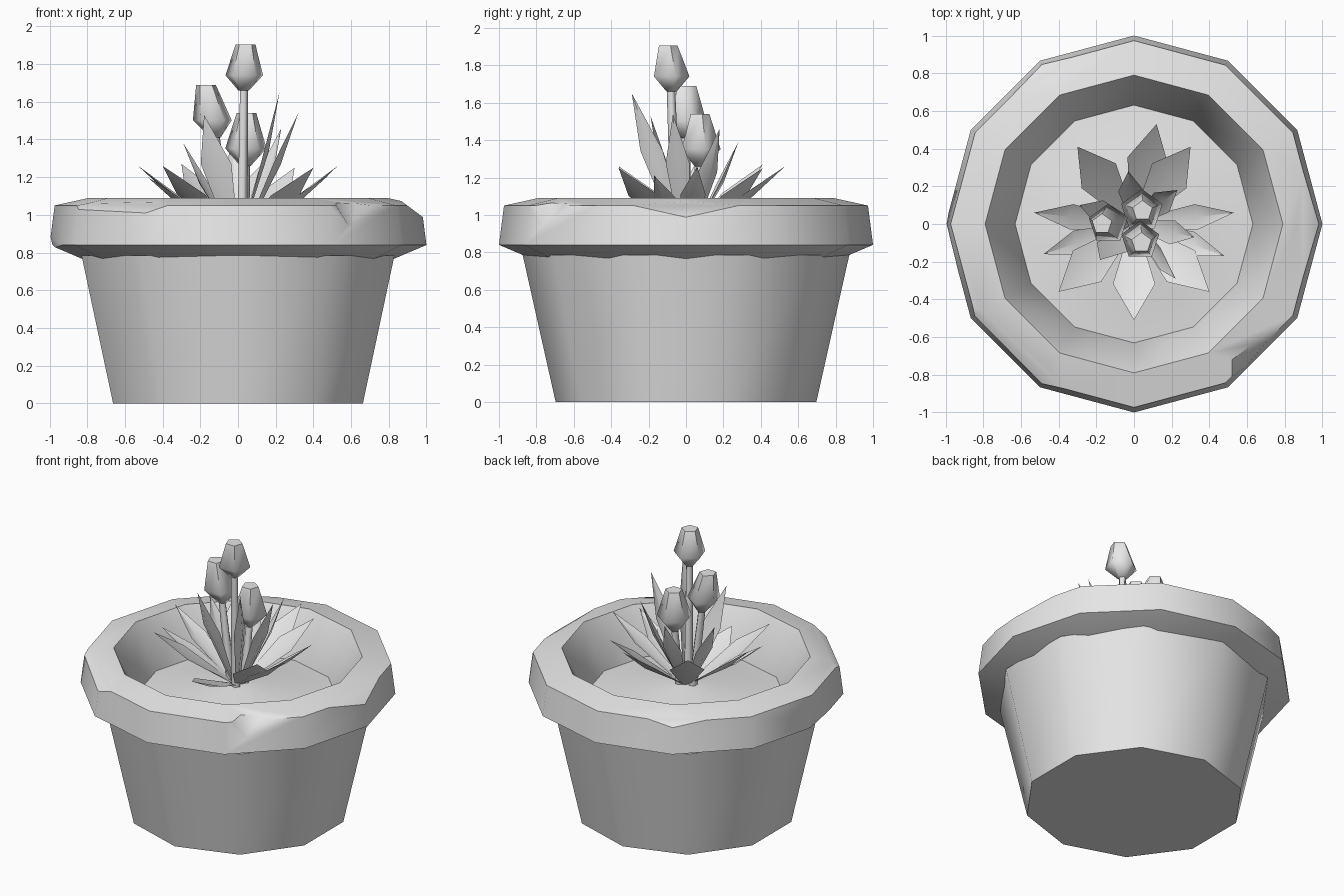
import bpy, bmesh, math
from mathutils import Vector

if "Cube" in bpy.data.objects:
    bpy.data.objects.remove(bpy.data.objects["Cube"], do_unlink=True)

clay = bpy.data.materials.new("plain grey")
clay.use_nodes = True
GREY = (0.8, 0.8, 0.8, 1)
clay.diffuse_color = GREY
clay.node_tree.nodes["Principled BSDF"].inputs["Base Color"].default_value = GREY


def finish(bm, name, angle=40):
    """Turn a bmesh into a smooth-by-angle object."""
    bmesh.ops.recalc_face_normals(bm, faces=bm.faces)
    mesh = bpy.data.meshes.new(name)
    bm.to_mesh(mesh)
    bm.free()
    mesh.materials.append(clay)
    obj = bpy.data.objects.new(name, mesh)
    bpy.context.collection.objects.link(obj)
    bpy.ops.object.select_all(action="DESELECT")
    obj.select_set(True)
    bpy.context.view_layer.objects.active = obj
    bpy.ops.object.shade_smooth_by_angle(angle=math.radians(angle))
    return obj


def rings(profile, sides, turn=0.0, closed=False, axis=None):
    """Loft (radius, height) rings; axis optionally maps a height to a centre."""
    bm = bmesh.new()
    loops = []
    for r, z in profile:
        c = axis(z) if axis else Vector((0, 0, z))
        angles = [turn + math.tau * i / sides for i in range(sides)]
        loops.append([bm.verts.new(c + Vector((r * math.cos(a), r * math.sin(a), 0)))
                      for a in angles])
    pairs = list(zip(loops, loops[1:]))
    if closed:
        pairs.append((loops[-1], loops[0]))
    else:
        bm.faces.new(loops[0])
        bm.faces.new(loops[-1])
    for a, b in pairs:
        for i in range(sides):
            j = (i + 1) % sides
            bm.faces.new((a[i], a[j], b[j], b[i]))
    return bm


# Pot body: ten-sided tapering tub
finish(rings([(0.697, 0), (0.873, 0.785)], 10, math.pi / 2), "pot_body")

# Rim: twelve-sided ring, with worn corners sliced off
bm = rings([(0.80, 0.755), (1.0, 0.84), (0.973, 1.05), (0.79, 1.09), (0.625, 0.78),
            (0.625, 0.72)], 12, closed=True)
chips = [  # point on the slice, outward direction
    ((0.978, 0, 0.99), (0.6, 0, 0.8)),
    ((-0.489, -0.847, 1.01), (-0.38, -0.42, 0.83)),
    ((-0.486, 0.842, 1.02), (-0.28, 0.45, 0.85)),
    ((-0.997, 0, 0.89), (-0.9, -0.15, -0.4)),
]
for point, normal in chips:
    geom = bm.verts[:] + bm.edges[:] + bm.faces[:]
    cut = bmesh.ops.bisect_plane(bm, geom=geom, plane_co=point, plane_no=normal,
                                 clear_outer=True)
    edges = [e for e in cut["geom_cut"] if isinstance(e, bmesh.types.BMEdge)]
    bmesh.ops.contextual_create(bm, geom=edges)
rim = finish(bm, "rim")

# Gouge in the front left of the rim
bm = bmesh.new()
for p in [(0.49, -0.70, 1.12), (0.64, -0.58, 1.12), (0.78, -0.54, 1.12),
          (0.48, -0.95, 1.10), (0.95, -0.60, 1.10), (0.60, -0.77, 0.92)]:
    bm.verts.new(p)
bmesh.ops.convex_hull(bm, input=bm.verts)
cutter = finish(bm, "gouge_cutter")
cutter.hide_render = True
bpy.context.view_layer.objects.active = rim
mod = rim.modifiers.new("gouge", "BOOLEAN")
mod.operation, mod.object, mod.solver = "DIFFERENCE", cutter, "EXACT"
rim.modifiers.move(len(rim.modifiers) - 1, 0)
bpy.ops.object.modifier_apply(modifier="gouge")
bpy.data.objects.remove(cutter, do_unlink=True)

# Soil: nearly flat bed with a low mound in the middle
finish(rings([(0.64, 0.70), (0.64, 0.79), (0.44, 0.81), (0.08, 0.88)], 12), "soil")

ROOT = Vector((0, 0, 0.88))


def leaf(name, tip, half_width, heading=None):
    """Folded diamond blade from the root to its tip; heading twists its width."""
    tip = Vector(tip)
    run = tip - ROOT
    side = Vector((-run.y, run.x, 0)).normalized()
    if heading is not None:
        side = Vector((math.cos(heading), math.sin(heading), 0))
    up = side.cross(run).normalized()
    if up.z < 0:
        up.negate()
    out = Vector((run.x, run.y, 0)).normalized()
    foot = ROOT + out * 0.03
    middle = foot.lerp(tip, 0.6)
    bm = bmesh.new()
    spine = [bm.verts.new(p) for p in (foot, middle - up * 0.025, tip)]
    for s in (-1, 1):
        low = bm.verts.new(foot + side * s * 0.025)
        wide = bm.verts.new(middle + side * s * half_width)
        bm.faces.new((spine[0], low, wide, spine[1]))
        bm.faces.new((spine[1], wide, spine[2]))
    finish(bm, name)


# Broad outer leaves
outer = [(0.12, 0.53, 1.26), (0.30, 0.41, 1.25), (-0.30, 0.41, 1.27),
         (-0.40, -0.36, 1.26), (0.40, -0.36, 1.25), (0, -0.51, 1.08)]
for n, tip in enumerate(outer):
    leaf(f"outer_leaf_{n + 1}", tip, 0.112)

# Side leaves
sides = [(0.53, 0.06, 1.26), (-0.53, 0.06, 1.26), (0.48, -0.17, 1.21), (-0.48, -0.16, 1.2)]
for n, tip in enumerate(sides):
    leaf(f"side_leaf_{n + 1}", tip, 0.068)

# Upright inner leaves, two of them twisted
leaf("tall_leaf", (0.22, -0.29, 1.65), 0.06, math.pi / 2)
leaf("front_leaf", (-0.18, -0.19, 1.53), 0.085, -0.3)
inner = [(0.32, -0.07, 1.54), (0.23, 0.18, 1.46), (-0.03, 0.28, 1.39), (-0.29, 0.10, 1.38)]
for n, tip in enumerate(inner):
    leaf(f"inner_leaf_{n + 1}", tip, 0.065)


def flower(name, foot, neck, top, widest):
    """Stem up to the neck, then a five-sided closed bud."""
    foot, neck, top = Vector(foot), Vector(neck), Vector(top)

    def along(a, b):
        return lambda t: a.lerp(b, t)
    finish(rings([(0.03, 0), (0.024, 1)], 5, axis=along(foot, neck)), name + "_stem", 80)
    finish(rings([(0.03, 0), (widest, 0.33), (0.055, 1)], 5, math.pi / 2,
                 axis=along(neck, top)), name + "_bud", 68)


# Three buds
flower("tall_flower", (0.02, -0.05, 0.86), (0.03, -0.08, 1.66), (0.04, -0.10, 1.905), 0.105)
flower("middle_flower", (-0.05, 0, 0.86), (-0.12, 0, 1.41), (-0.17, 0, 1.69), 0.108)
flower("short_flower", (0.03, 0.03, 0.86), (0.04, 0.07, 1.26), (0.045, 0.07, 1.54), 0.115)
